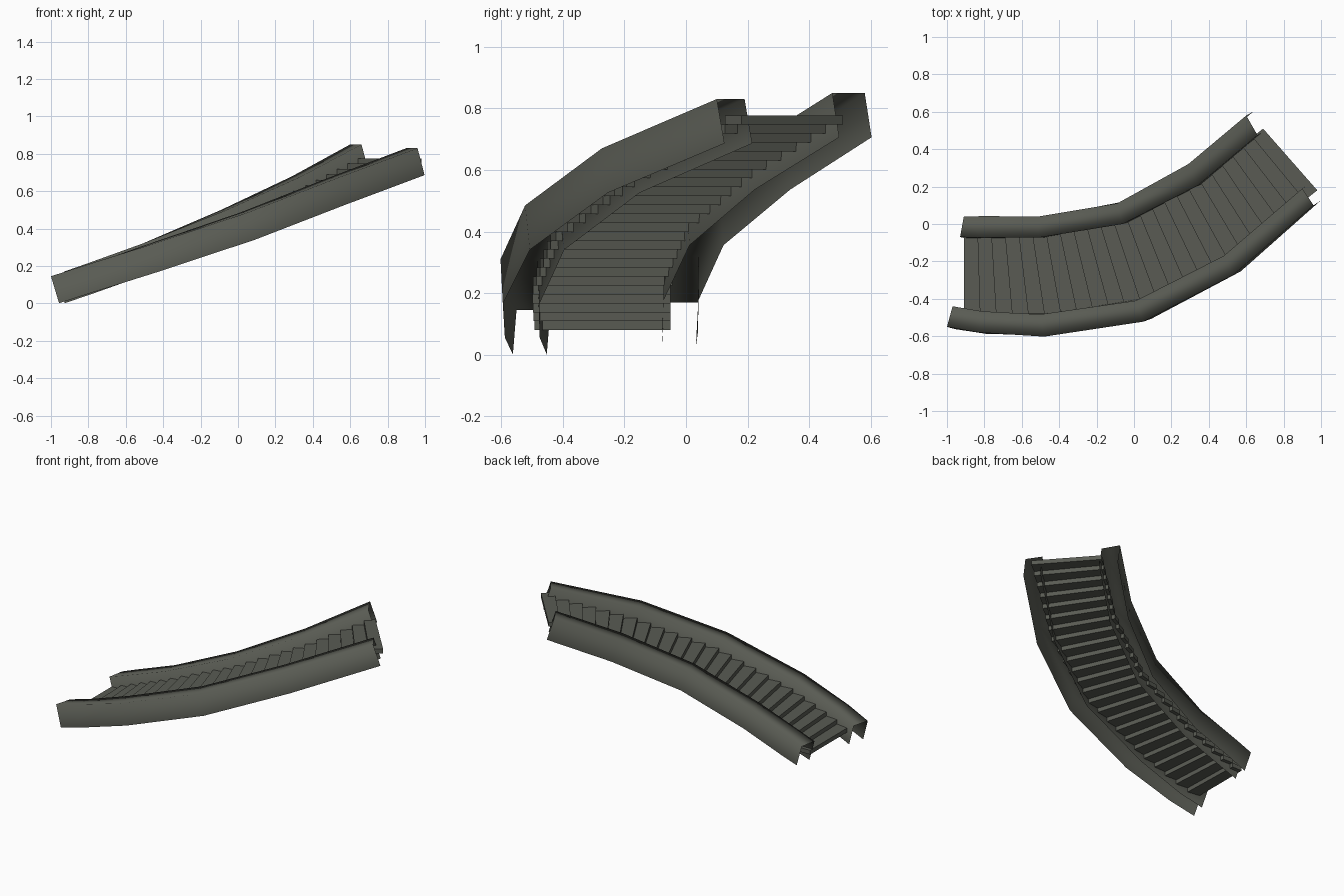
import bpy
from mathutils import Vector

if "Cube" in bpy.data.objects:
    bpy.data.objects.remove(bpy.data.objects["Cube"])

mat = bpy.data.materials.new("dark olive grey")
mat.diffuse_color = (0.10, 0.105, 0.087, 1)
mat.use_nodes = True
mat.node_tree.nodes["Principled BSDF"].inputs["Base Color"].default_value = mat.diffuse_color


def make_object(name, verts, faces, smooth=False):
    mesh = bpy.data.meshes.new(name)
    mesh.from_pydata(verts, [], faces)
    mesh.materials.append(mat)
    mesh.polygons.foreach_set("use_smooth", [smooth] * len(mesh.polygons))
    mesh.update()
    obj = bpy.data.objects.new(name, mesh)
    bpy.context.collection.objects.link(obj)
    return obj


def make_rail(name, stations):
    """Open-bottomed channel swept along stations (left x, y, right x, y, top z)."""
    verts, faces = [], []
    for lx, ly, rx, ry, z in stations:
        left, right = Vector((lx, ly, z)), Vector((rx, ry, z))
        across = left - right
        forward = Vector((across.y, -across.x, 0)).normalized()
        drop = forward * 0.045 + Vector((0, 0, -0.144))
        verts += [left + drop, left, right, right + drop]
    for i in range(len(stations) - 1):
        a, b = 4 * i, 4 * i + 4
        for j in range(3):
            faces.append((a + j, a + j + 1, b + j + 1, b + j))
    return make_object(name, verts, faces, True)


# Curved side rails
make_rail("inner_rail", [
    (-0.91, 0.04, -0.93, -0.07, 0.17),
    (-0.80, 0.042, -0.81, -0.073, 0.212),
    (-0.51, 0.04, -0.51, -0.073, 0.32),
    (-0.09, 0.11, -0.06, 0.00, 0.50),
    (0.29, 0.32, 0.34, 0.205, 0.68),
    (0.60, 0.58, 0.66, 0.475, 0.85)])
make_rail("outer_rail", [
    (-0.97, -0.44, -1.00, -0.55, 0.145),
    (-0.81, -0.467, -0.83, -0.58, 0.20),
    (-0.50, -0.483, -0.48, -0.602, 0.31),
    (0.01, -0.41, 0.05, -0.522, 0.485),
    (0.48, -0.17, 0.53, -0.273, 0.67),
    (0.90, 0.19, 0.96, 0.10, 0.83)])


def along(points, t):
    """Point at fraction t of a polyline's length."""
    pts = [Vector(p) for p in points]
    lengths = [(b - a).length for a, b in zip(pts, pts[1:])]
    d = t * sum(lengths)
    for a, b, seg in zip(pts, pts[1:], lengths):
        if d <= seg + 1e-6:
            return a.lerp(b, d / seg)
        d -= seg
    return pts[-1]


# Steps: wedge-shaped blocks fanning between the two rails
inner = [(-0.91, -0.05), (-0.51, -0.05), (-0.07, 0.02), (0.33, 0.22), (0.69, 0.51)]
outer = [(-0.91, -0.49), (-0.50, -0.50), (0.02, -0.43), (0.51, -0.19), (0.98, 0.18)]
COUNT, BASE, RISE = 24, 0.08, 0.029
verts, faces = [], []
for k in range(COUNT):
    t0, t1 = k / COUNT, (k + 1) / COUNT
    ring = [along(outer, t0), along(outer, t1), along(inner, t1), along(inner, t0)]
    n = len(verts)
    for z in (BASE + RISE * k, BASE + RISE * (k + 1)):
        verts += [(p.x, p.y, z) for p in ring]
    faces += [(n + 3, n + 2, n + 1, n), (n + 4, n + 5, n + 6, n + 7)]
    for j in range(4):
        m = (j + 1) % 4
        faces.append((n + j, n + m, n + m + 4, n + j + 4))
make_object("steps", verts, faces)
